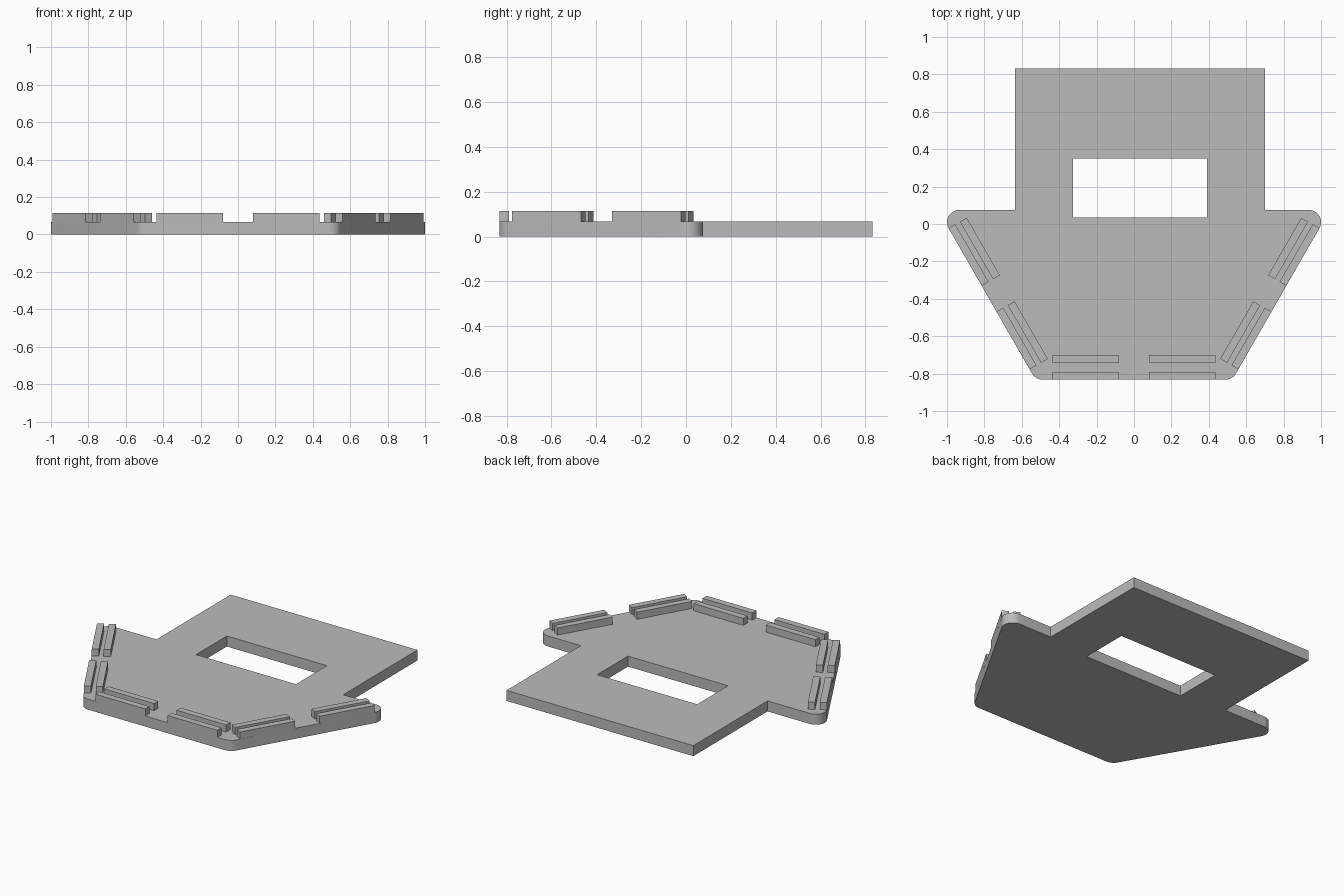
import bpy, bmesh
from math import sin, cos, radians
from mathutils import Vector, Matrix

cube = bpy.data.objects.get("Cube")
if cube:
    bpy.data.objects.remove(cube, do_unlink=True)

PLATE_TOP = 0.068
RIB_TOP = 0.114
RIB_LENGTH = 0.355
RIB_WIDTH = 0.042
RADIUS = 0.065
FRONT = -0.832
SHOULDER = Vector((-0.935, 0.01))            # centre of the rounded shoulder
NOSE = Vector((-0.489, FRONT + RADIUS))      # centre of the rounded front corner

grey = bpy.data.materials.new("Plain grey")
grey.use_nodes = True
colour = (0.5, 0.5, 0.5, 1)
grey.diffuse_color = colour
grey.node_tree.nodes["Principled BSDF"].inputs["Base Color"].default_value = colour


def make_object(name, bm):
    bmesh.ops.recalc_face_normals(bm, faces=bm.faces)
    mesh = bpy.data.meshes.new(name)
    bm.to_mesh(mesh)
    bm.free()
    mesh.materials.append(grey)
    obj = bpy.data.objects.new(name, mesh)
    bpy.context.collection.objects.link(obj)
    return obj


def arc(centre, start, end, steps):
    angles = [radians(start + (end - start) * i / steps) for i in range(steps + 1)]
    return [centre + RADIUS * Vector((cos(a), sin(a))) for a in angles]


def add_loop(bm, points):
    verts = [bm.verts.new((p[0], p[1], 0)) for p in points]
    return [bm.edges.new((v, verts[i - 1])) for i, v in enumerate(verts)]


# Base plate: tapered front, square back tab set slightly to the left, open window
side = arc(SHOULDER, 90, 210, 16) + arc(NOSE, 210, 270, 8)
other_side = [Vector((-p.x, p.y)) for p in reversed(side)]
tab = [(0.70, 0.075), (0.70, 0.832), (-0.635, 0.832), (-0.635, 0.075)]
window = [(-0.325, 0.035), (0.39, 0.035), (0.39, 0.35), (-0.325, 0.35)]
bm = bmesh.new()
edges = add_loop(bm, side + other_side + tab) + add_loop(bm, window)
bmesh.ops.triangle_fill(bm, use_beauty=True, edges=edges, normal=(0, 0, 1))
top = bmesh.ops.extrude_face_region(bm, geom=bm.faces[:])
top_verts = [g for g in top["geom"] if isinstance(g, bmesh.types.BMVert)]
bmesh.ops.translate(bm, verts=top_verts, vec=(0, 0, PLATE_TOP))
plate = make_object("base_plate", bm)
bpy.ops.object.select_all(action="DESELECT")
plate.select_set(True)
bpy.context.view_layer.objects.active = plate
bpy.ops.object.shade_smooth_by_angle(angle=radians(30))


# Raised ribs: pairs of parallel bars along the three front edges
def rib(name, centre, angle):
    bm = bmesh.new()
    height = RIB_TOP - PLATE_TOP
    place = (Matrix.Translation((centre.x, centre.y, PLATE_TOP + height / 2))
             @ Matrix.Rotation(radians(angle), 4, "Z")
             @ Matrix.Diagonal((RIB_LENGTH, RIB_WIDTH, height, 1)))
    bmesh.ops.create_cube(bm, size=1, matrix=place)
    make_object(name, bm)


along = (NOSE - SHOULDER).normalized()
inward = Vector((-along.y, along.x))
edge_start = SHOULDER - inward * RADIUS
for label, sign in (("left", 1), ("right", -1)):
    for row, inset in (("outer", 0), ("inner", 0.09)):
        y = FRONT + inset + RIB_WIDTH / 2
        rib(f"front_{row}_rib_{label}", Vector((sign * 0.2575, y)), 0)
    for row, inset in (("outer", 0), ("inner", 0.07)):
        for place, distance in (("rear", 0), ("fore", 0.515)):
            c = (edge_start + along * (distance + RIB_LENGTH / 2)
                 + inward * (inset + RIB_WIDTH / 2))
            rib(f"{label}_side_{row}_rib_{place}", Vector((-sign * c.x, c.y)), sign * 60)
